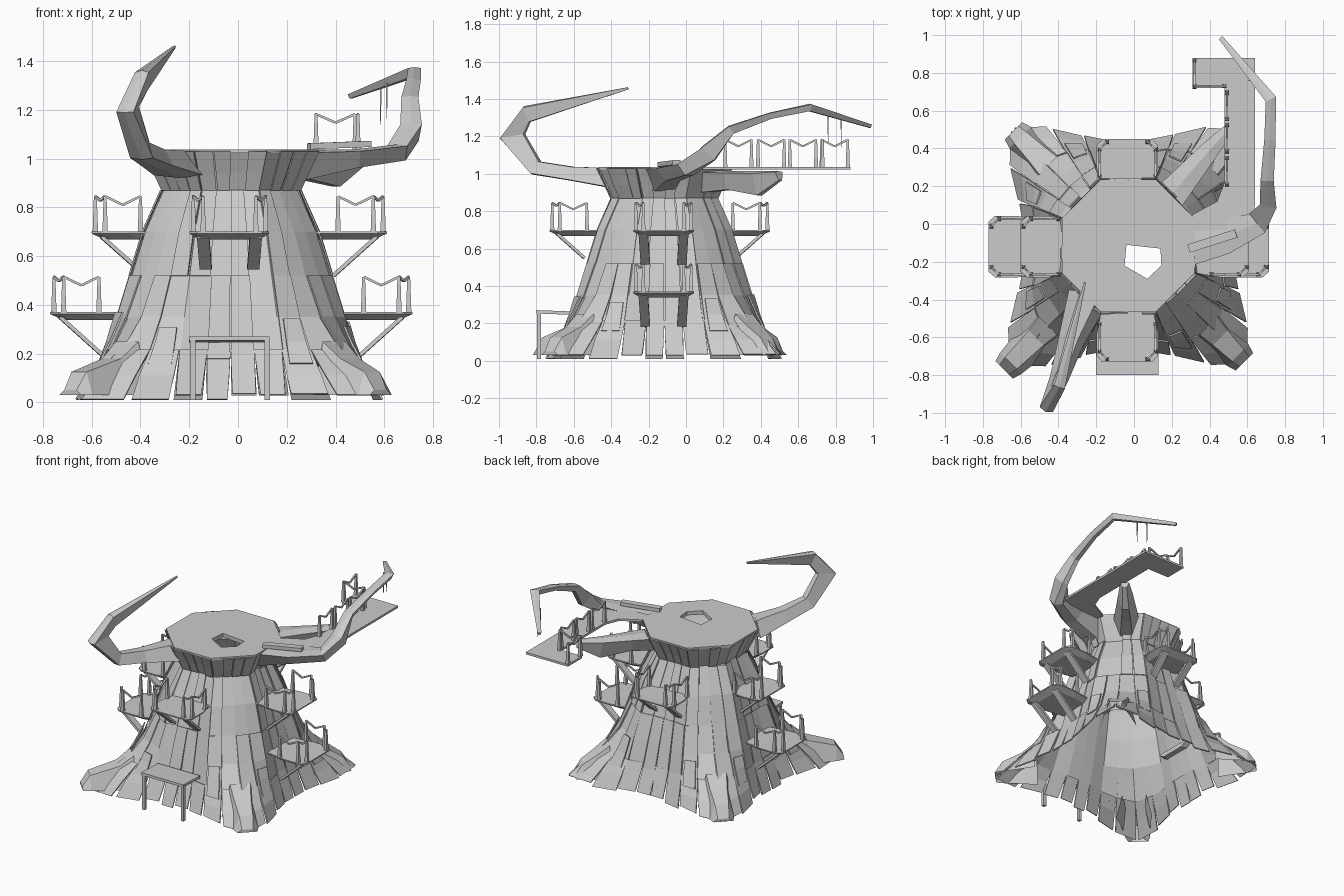
import bpy, bmesh, random
from math import sin, cos, pi, radians
from mathutils import Vector as V

if "Cube" in bpy.data.objects:
    bpy.data.objects.remove(bpy.data.objects["Cube"])
random.seed(4)
CX, CY = -0.03, -0.115
N = 32
Z = V((0, 0, 1))
# trunk profile: height, radius on flats, radius on root diagonals, root sharpness
PROF = [(0.0, .555, .87, 7), (.03, .55, .86, 7), (.11, .52, .77, 7), (.2, .485, .64, 6),
        (.35, .445, .52, 4), (.52, .395, .44, 3), (.70, .345, .375, 3), (.87, .275, .285, 2),
        (.94, .305, .32, 2), (1.03, .35, .36, 2)]


def surf(a, z, off=0.0):
    for p, q in zip(PROF, PROF[1:]):
        if z <= q[0] or q is PROF[-1]:
            break
    t = (z - p[0]) / (q[0] - p[0])
    ax, dg, sh = (p[i] + (q[i] - p[i]) * t for i in (1, 2, 3))
    r = ax + (dg - ax) * abs(sin(2 * a)) ** sh
    rel = (a + pi / 8) % (pi / 4) - pi / 8
    r = r / cos(rel) + off
    return V((CX + r * cos(a), CY + r * sin(a), z))


def finish(name, bm, thick=0):
    bmesh.ops.recalc_face_normals(bm, faces=bm.faces)
    me = bpy.data.meshes.new(name)
    bm.to_mesh(me)
    bm.free()
    ob = bpy.data.objects.new(name, me)
    bpy.context.collection.objects.link(ob)
    if thick:
        m = ob.modifiers.new("thickness", 'SOLIDIFY')
        m.thickness = thick
        m.offset = 0
    return ob


def loft(bm, rings, closed=True, caps=False):
    vs = [[bm.verts.new(p) for p in r] for r in rings]
    n = len(vs[0])
    for a, b in zip(vs, vs[1:]):
        for i in range(n if closed else n - 1):
            j = (i + 1) % n
            bm.faces.new((a[i], a[j], b[j], b[i]))
    if caps:
        bm.faces.new(vs[0][::-1])
        bm.faces.new(vs[-1])


def beam(bm, p, q, w, h=None, w2=None):
    p, q = V(p), V(q)
    h = h or w
    k = (w2 or w) / w
    d = (q - p).normalized()
    s = d.cross(Z) if abs(d.z) < .98 else V((1, 0, 0))
    s.normalize()
    u = s.cross(d)
    loft(bm, [[c + (s * x * w + u * y * h) * f / 2 for x, y in ((-1, -1), (1, -1), (1, 1), (-1, 1))]
              for c, f in ((p, 1), (q, k))], caps=True)


def plate(bm, a0, a1, zs, off, pinch=0.0):
    rings = []
    for i, z in enumerate(zs):
        s = pinch * (a1 - a0) * (1 - i / (len(zs) - 1))
        rings.append([surf(a0 + s, z, off), surf(a1 - s, z, off)])
    loft(bm, rings, closed=False)


# trunk core
bm = bmesh.new()
loft(bm, [[surf(2 * pi * i / N, z, -.006) for i in range(N)] for z in (.18, .35, .52, .70, .87, .94, 1.03)])
finish("trunk", bm)

# bark plates in three rows, plus separated skirt planks at the base
bm = bmesh.new()
sk = bmesh.new()
st = 2 * pi / N
for i in range(N):
    a = i * st
    for zs in ((.19, .35, .52), (.52, .70, .87), (.87, .94, 1.03)):
        if random.random() < .6:
            j = random.uniform(-.012, .012) if zs[0] < .5 else 0
            plate(bm, a + .004, a + st - .004, (zs[0] + j, zs[1], zs[2]), random.uniform(0, .01), .02)
    low = random.choice((.03, .03, .035, .012))
    plate(sk, a, a + st, (low, .11, .215), random.uniform(0, .012), random.uniform(.03, .12))
    # overlapping splinters beside the roots
    if i % 8 in (2, 5):
        plate(sk, a + .03, a + st - .03, (.16, .25, random.uniform(.3, .38)), .022, .0)
finish("bark_plates", bm, .006)
finish("skirt_planks", sk, .008)

# root ends: open-bottomed hoods with a closed tip
bm = bmesh.new()
for k, L in enumerate((.82, .86, .93, .87)):
    a = pi / 4 + k * pi / 2
    d, s = V((cos(a), sin(a), 0)), V((-sin(a), cos(a), 0))
    c = V((CX, CY, 0))
    rings = [[c + d * u + s * w + Z * z for w, z in ((-hw, .03), (-hw * .55, h), (hw * .55, h), (hw, .03))]
             for u, hw, h in ((.60, .12, .25), (.69, .10, .18), (L - .05, .08, .125), (L, .065, .05))]
    loft(bm, rings, closed=False)
    bm.faces.new([bm.verts.new(p) for p in rings[-1]])
finish("root_ends", bm)

# top deck with five-sided hole
bm = bmesh.new()
outer = [bm.verts.new((CX + .380 * cos(pi / 8 + i * pi / 4), CY + .380 * sin(pi / 8 + i * pi / 4), 1.037)) for i in range(8)]
hole = [(-.04, -.11), (.14, -.13), (.145, -.22), (.07, -.29), (-.05, -.22)]
inner = [bm.verts.new((x, y, 1.037)) for x, y in hole]
edges = [bm.edges.new((l[i], l[(i + 1) % len(l)])) for l in (outer, inner) for i in range(len(l))]
bmesh.ops.triangle_fill(bm, use_beauty=True, use_dissolve=False, edges=edges, normal=Z)
loft(bm, [[(x, y, 1.037) for x, y in hole], [(x, y, 1.01) for x, y in hole]])
loft(bm, [[v.co.copy() for v in outer], [v.co - Z * .015 for v in outer]])
finish("top_deck", bm)


# railing with tapered posts and sagging rails
def railing(name, pts, h=.145):
    bm = bmesh.new()
    for p in pts:
        beam(bm, p, V(p) + Z * h, .022, w2=.012)
    for p, q in zip(pts, pts[1:]):
        p, q = V(p) + Z * h, V(q) + Z * h
        m = (p + q) / 2 - Z * min(.035, (q - p).length * .3)
        beam(bm, p, m, .01)
        beam(bm, m, q, .01)
    finish(name, bm)


# balconies: slab with clipped corners, two braces, two corner railings
def balcony(name, ang, z, u0, u1, drop):
    a = radians(ang)
    d, s = V((cos(a), sin(a), 0)), V((-sin(a), cos(a), 0))
    P = lambda u, v, zz: V((-.035, -.12, 0)) + d * u + s * v + Z * zz
    bm = bmesh.new()
    rings = []
    for k, zz in ((.04, z - .032), (0, z - .008), (0, z)):
        w, o = .163 - k, u1 - k * 1.3
        rings.append([P(u, v, zz) for u, v in ((u0, -w + .03), (o - .15, -w), (o - .035, -w), (o, -w + .03),
                                               (o, w - .03), (o - .035, w), (o - .15, w), (u0, w - .03))])
    loft(bm, rings, caps=True)
    for v in (-.108, .108):
        beam(bm, P(u1 - .04, v, z - .02), P(u1 - .04 - drop * 1.05, v * .9, z - drop - .01), .05, .016)
    finish(name, bm)
    for n, m in (("a", -1), ("b", 1)):
        railing(name + "_railing_" + n, [P(u1 - .2, m * .148, z), P(u1 - .055, m * .148, z), P(u1 - .015, m * .108, z)])


balcony("left_upper_balcony", 180, .70, .32, .565, .14)
balcony("right_upper_balcony", 0, .70, .32, .645, .17)
balcony("front_upper_balcony", 270, .70, .32, .61, .14)
balcony("back_upper_balcony", 90, .70, .32, .57, .14)
balcony("left_lower_balcony", 180, .37, .40, .735, .17)
balcony("right_lower_balcony", 0, .37, .40, .75, .17)

# front doorway: posts and canopy
bm = bmesh.new()
for x in (-.185, .12):
    beam(bm, (x, -.785, .01), (x, -.785, .26), .022)
beam(bm, (-.035, -.80, .262), (-.035, -.61, .255), .33, .018)
finish("door_canopy", bm)


# limbs: points are (x, y, z, width, height)
def limb(name, pts, side=None):
    bm = bmesh.new()
    rings = []
    cs = [V(p[:3]) for p in pts]
    for i, p in enumerate(pts):
        t = (cs[min(i + 1, len(cs) - 1)] - cs[max(i - 1, 0)]).normalized()
        s = V(side).normalized() if side else t.cross(Z).normalized()
        u = s.cross(t).normalized()
        rings.append([cs[i] + s * x * p[3] / 2 + u * y * p[4] / 2
                      for x, y in ((-1, .8), (0, 1), (1, .8), (.45, -1), (-.45, -1))])
    loft(bm, rings, caps=True)
    finish(name, bm)


limb("front_left_limb", [(-.24, -.38, .975, .22, .11), (-.33, -.61, 1.0, .14, .075), (-.39, -.80, 1.03, .10, .08),
                         (-.445, -.93, 1.20, .075, .14), (-.39, -.85, 1.32, .06, .09),
                         (-.26, -.31, 1.457, .012, .012)], (.94, -.34, 0))
limb("right_limb", [(.23, -.12, .97, .24, .13), (.48, -.07, 1.0, .18, .075), (.66, .01, 1.025, .13, .07),
                    (.715, .12, 1.11, .09, .10), (.705, .24, 1.235, .07, .05), (.72, .45, 1.31, .06, .035),
                    (.725, .66, 1.355, .06, .04), (.46, .985, 1.255, .025, .02)])
limb("back_right_limb", [(.15, .10, .96, .18, .12), (.27, .24, .965, .14, .10), (.40, .39, .95, .10, .13),
                         (.50, .50, .99, .06, .05)])

# walkway and its railings
bm = bmesh.new()
path = [(.30, -.04), (.62, -.02), (.64, .10), (.64, .88), (.31, .88), (.31, .72), (.48, .72), (.48, .22), (.44, .12), (.31, .05)]
loft(bm, [[(x, y, z) for x, y in path] for z in (1.022, 1.037)], caps=True)
beam(bm, (.29, -.13, 1.05), (.54, -.05, 1.06), .045, .025)
finish("walkway", bm)
for i, y in enumerate((.21, .385, .555, .725)):
    x = .492 if i < 3 else .32
    railing("walkway_railing_%d" % i, [(x, y, 1.037), (x, y + .14, 1.037)])
railing("walkway_end_railing", [(.32, .73, 1.037), (.48, .73, 1.037)])

# hanging cords under the right limb
bm = bmesh.new()
for x, y, b in ((.61, .76, 1.165), (.585, .83, 1.14)):
    beam(bm, (x, y, 1.31), (x, y, b), .007, w2=.003)
finish("hanging_cords", bm)
